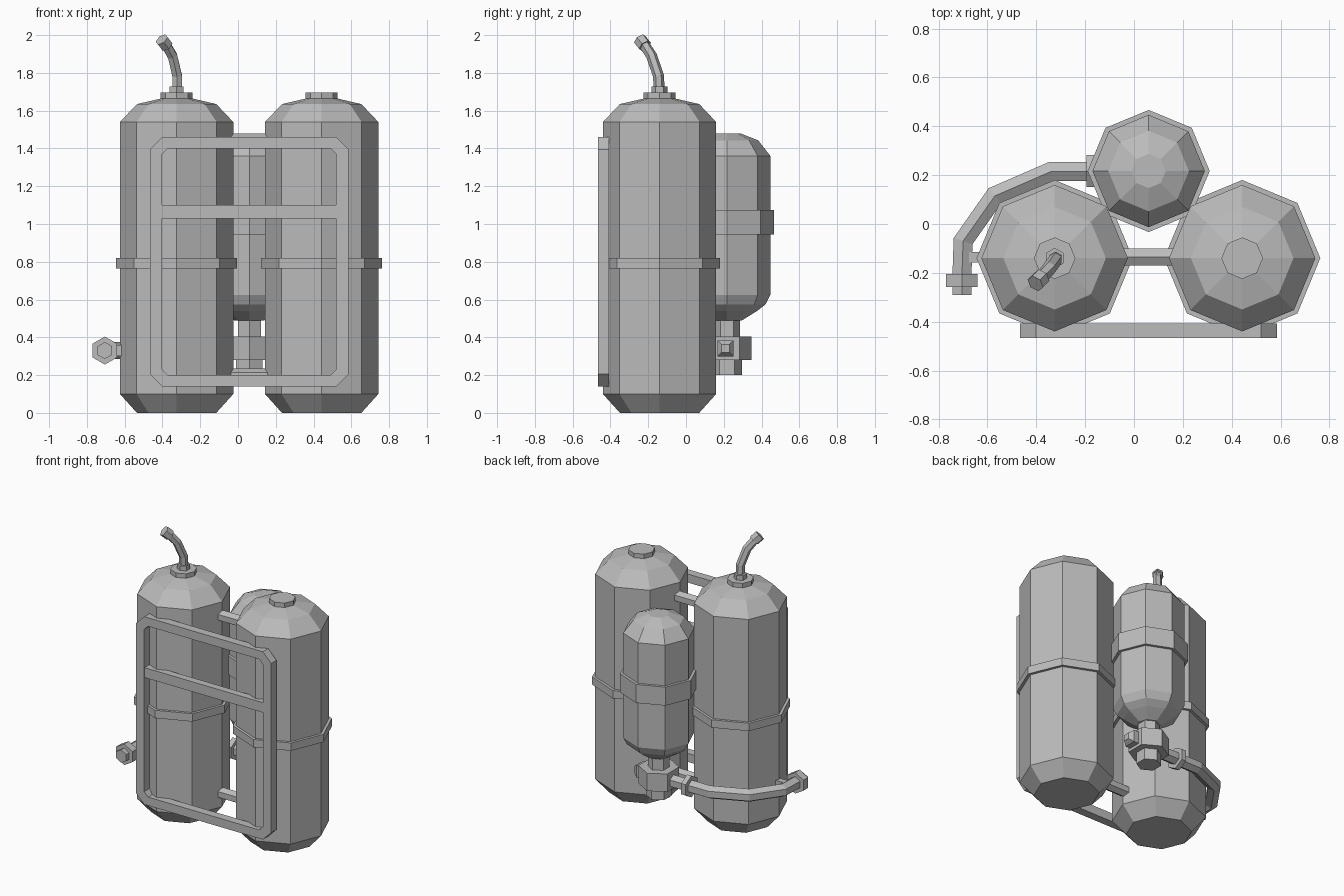
import bpy, bmesh, math
from mathutils import Vector

if "Cube" in bpy.data.objects:
    bpy.data.objects.remove(bpy.data.objects["Cube"])

grey = bpy.data.materials.new("plain_grey")
grey.use_nodes = True
grey.diffuse_color = (0.5, 0.5, 0.5, 1)
grey.node_tree.nodes["Principled BSDF"].inputs["Base Color"].default_value = (0.5, 0.5, 0.5, 1)


def finish(name, bm):
    bmesh.ops.recalc_face_normals(bm, faces=bm.faces)
    mesh = bpy.data.meshes.new(name)
    bm.to_mesh(mesh)
    bm.free()
    mesh.materials.append(grey)
    obj = bpy.data.objects.new(name, mesh)
    bpy.context.collection.objects.link(obj)
    return obj


def sweep(name, path, radii, sides=6, turn=0.0):
    """Faceted closed tube along a path, mitred at the bends."""
    path = [Vector(p) for p in path]
    if not isinstance(radii, (list, tuple)):
        radii = [radii] * len(path)
    bm = bmesh.new()
    rings = []
    last = len(path) - 1
    for i, (point, r) in enumerate(zip(path, radii)):
        into = (path[max(i, 1)] - path[max(i, 1) - 1]).normalized()
        out = (path[min(i, last - 1) + 1] - path[min(i, last - 1)]).normalized()
        normal = (into + out).normalized()
        ref = Vector((0, 1, 0)) if abs(into.z) > 0.6 else Vector((0, 0, 1))
        u = (ref - into * ref.dot(into)).normalized()
        v = into.cross(u)
        ring = []
        for k in range(sides):
            a = math.tau * k / sides + turn
            o = (u * math.cos(a) + v * math.sin(a)) * r
            o -= into * (o.dot(normal) / into.dot(normal))
            ring.append(bm.verts.new(point + o))
        rings.append(ring)
    for a, b in zip(rings, rings[1:]):
        for k in range(sides):
            n = (k + 1) % sides
            bm.faces.new((a[k], a[n], b[n], b[k]))
    bm.faces.new(rings[0])
    bm.faces.new(rings[-1])
    return finish(name, bm)


def lathe(name, x, y, profile, sides=8):
    return sweep(name, [(x, y, z) for r, z in profile], [r for r, z in profile], sides)


def box(name, lo, hi):
    bm = bmesh.new()
    bmesh.ops.create_cube(bm, size=1)
    for v in bm.verts:
        v.co = [(a + b) / 2 + c * (b - a) for a, b, c in zip(lo, hi, v.co)]
    return finish(name, bm)


# Two main tanks with straps and top caps
TANK_Y = -0.14
for side, x in (("right", -0.325), ("left", 0.443)):
    lathe(side + "_tank", x, TANK_Y,
          [(0.21, 0), (0.3, 0.1), (0.3, 1.54), (0.21, 1.635), (0.08, 1.665)])
    lathe(side + "_tank_strap", x, TANK_Y, [(0.32, 0.765), (0.32, 0.82)])
    lathe(side + "_tank_cap", x, TANK_Y, [(0.085, 1.655), (0.085, 1.695)])

# Small rear tank with strap
RX, RY = 0.06, 0.217
lathe("rear_tank", RX, RY,
      [(0.08, 0.49), (0.16, 0.54), (0.205, 0.575), (0.23, 0.625),
       (0.23, 1.36), (0.165, 1.443), (0.07, 1.48)])
lathe("rear_tank_strap", RX, RY, [(0.25, 0.945), (0.25, 1.075)])

# Valve under the rear tank
lathe("valve_neck", RX, RY, [(0.07, 0.39), (0.07, 0.5)], 6)
lathe("valve_body", RX, RY, [(0.13, 0.28), (0.13, 0.405)], 6)
lathe("valve_foot", RX, RY, [(0.08, 0.2), (0.08, 0.29)], 6)
sweep("valve_side_plug", [(0.16, 0.21, 0.342), (0.21, 0.21, 0.342), (0.24, 0.21, 0.342)],
      [0.06, 0.06, 0.03], 4, math.pi / 4)

# Rigid pipe wrapping round the right tank
PZ = 0.33
sweep("pipe", [(-0.03, 0.215, PZ), (-0.34, 0.215, PZ), (-0.57, 0.115, PZ),
               (-0.7, -0.07, PZ), (-0.705, -0.22, PZ)], 0.045)
sweep("pipe_inner_nut", [(-0.16, 0.217, PZ), (-0.195, 0.217, PZ)], 0.076)
sweep("pipe_outer_nut", [(-0.705, -0.205, PZ), (-0.705, -0.257, PZ)], 0.074)
sweep("pipe_end", [(-0.705, -0.25, PZ), (-0.705, -0.29, PZ)], 0.045)
box("pipe_bracket", (-0.68, -0.157, 0.3), (-0.59, -0.115, 0.36))

# Bars joining the two main tanks
for place, z in (("lower", 0.195), ("upper", 1.44)):
    sweep(place + "_tie_bar", [(-0.2, TANK_Y + 0.005, z), (0.32, TANK_Y + 0.005, z)], 0.04)

# Hose on top of the right tank
lathe("hose_collar", -0.325, TANK_Y, [(0.042, 1.69), (0.042, 1.728)], 6)
sweep("hose", [(-0.322, -0.141, 1.7), (-0.322, -0.146, 1.785), (-0.347, -0.182, 1.89),
               (-0.385, -0.225, 1.955)], 0.029)
sweep("hose_nozzle", [(-0.378, -0.217, 1.943), (-0.404, -0.244, 1.977)], 0.037)


# Front frame: chamfered outer and inner outlines, bridged and extruded
def outline(bm, x0, x1, z0, z1, c, y):
    pts = [(x0 + c, z0), (x1 - c, z0), (x1, z0 + c), (x1, z1 - c),
           (x1 - c, z1), (x0 + c, z1), (x0, z1 - c), (x0, z0 + c)]
    return [bm.verts.new((x, y, z)) for x, z in pts]


FRONT, BACK = -0.467, -0.408
bm = bmesh.new()
outer = outline(bm, -0.467, 0.585, 0.14, 1.46, 0.065, FRONT)
inner = outline(bm, -0.402, 0.52, 0.2, 1.4, 0.03, FRONT)
faces = [bm.faces.new((outer[k], outer[(k + 1) % 8], inner[(k + 1) % 8], inner[k]))
         for k in range(8)]
ext = bmesh.ops.extrude_face_region(bm, geom=faces, use_keep_orig=True)
for v in (g for g in ext["geom"] if isinstance(g, bmesh.types.BMVert)):
    v.co.y = BACK
finish("front_frame", bm)
box("front_frame_crossbar", (-0.41, FRONT + 0.004, 1.03), (0.53, BACK - 0.004, 1.1))
